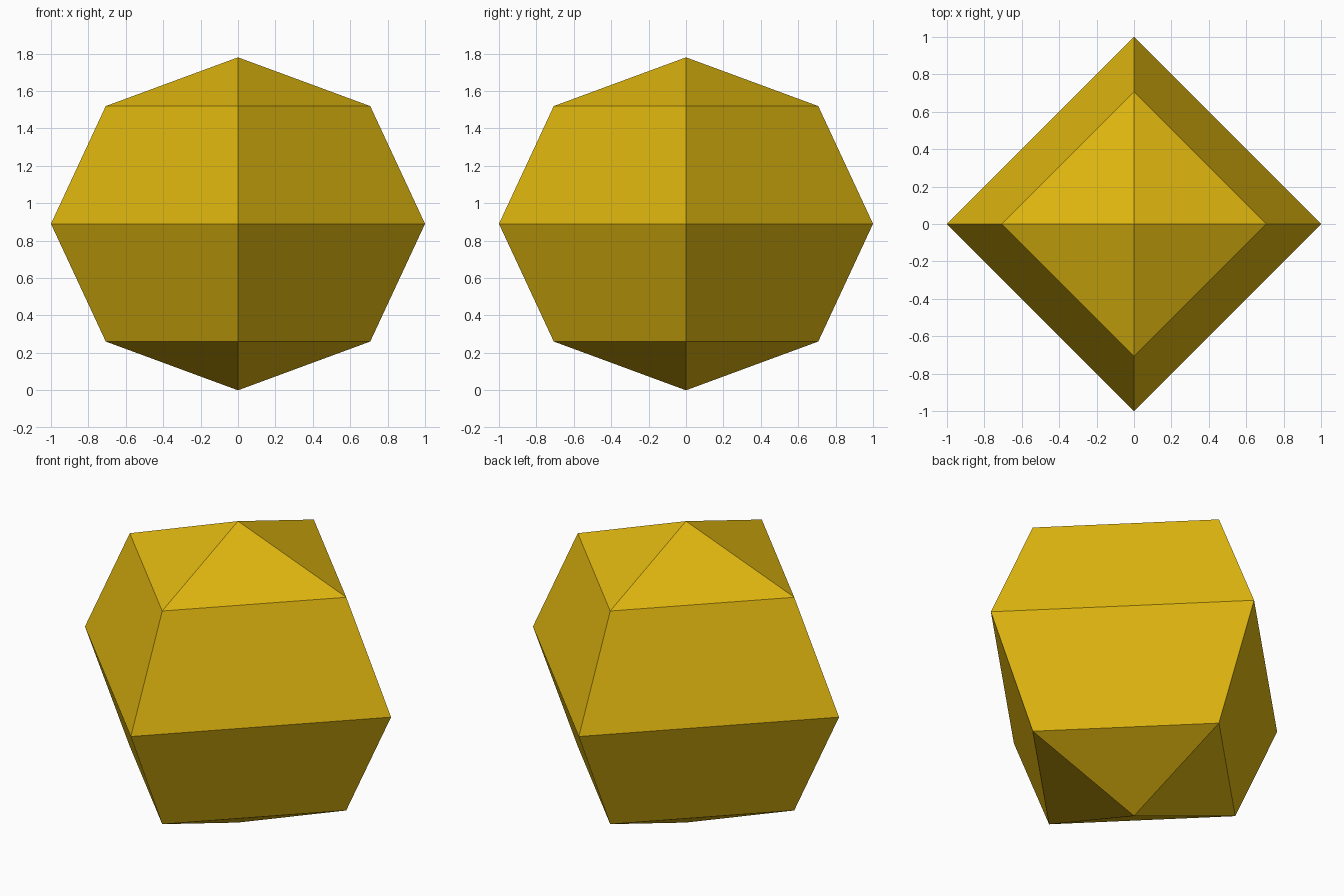
import bpy

# Remove the default cube
cube = bpy.data.objects.get("Cube")
if cube:
    bpy.data.objects.remove(cube, do_unlink=True)

HALF_HEIGHT = 0.89

# Golden yellow material
gold = bpy.data.materials.new("golden_yellow")
gold.use_nodes = True
colour = (0.74, 0.47, 0.005, 1.0)
gold.diffuse_color = colour
gold.node_tree.nodes["Principled BSDF"].inputs["Base Color"].default_value = colour

# Faceted gem: a four-sided, four-ring sphere, slightly flattened
bpy.ops.mesh.primitive_uv_sphere_add(segments=4, ring_count=4, radius=1,
                                     location=(0, 0, HALF_HEIGHT))
gem = bpy.context.object
gem.name = "faceted_gem"
gem.scale.z = HALF_HEIGHT
bpy.ops.object.transform_apply(location=False, rotation=False, scale=True)
bpy.ops.object.shade_flat()
gem.data.materials.append(gold)
